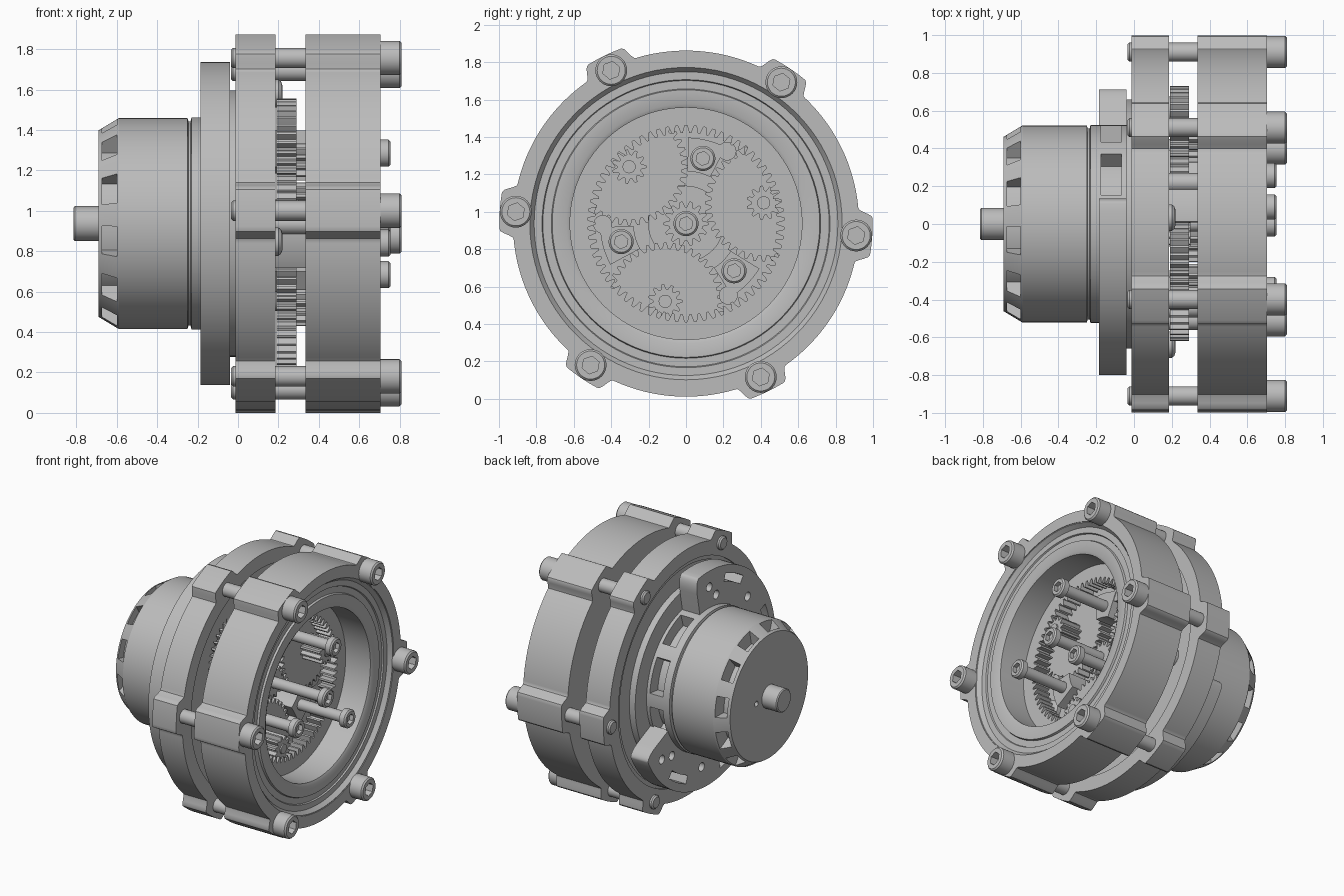
import bpy, bmesh, math
from math import sin, cos, pi, radians, tau

cube = bpy.data.objects.get("Cube")
if cube:
    bpy.data.objects.remove(cube, do_unlink=True)

AXIS_Z = 0.937          # height of the main axis, which runs along x
grey = bpy.data.materials.new("machined grey")
grey.use_nodes = True
grey.diffuse_color = (0.5, 0.5, 0.5, 1)
grey.node_tree.nodes["Principled BSDF"].inputs["Base Color"].default_value = grey.diffuse_color


def polar(r, deg):
    return r * cos(radians(deg)), r * sin(radians(deg))


def finish(name, bm, at=(0, 0), angle=30):
    """Turn a bmesh, built around the x axis, into an object at offset (y, z)."""
    bmesh.ops.recalc_face_normals(bm, faces=bm.faces)
    mesh = bpy.data.meshes.new(name)
    bm.to_mesh(mesh)
    bm.free()
    mesh.materials.append(grey)
    mesh.shade_smooth()
    mesh.set_sharp_from_angle(angle=radians(angle))
    ob = bpy.data.objects.new(name, mesh)
    ob.location = (0, at[0], AXIS_Z + at[1])
    bpy.context.collection.objects.link(ob)
    return ob


def lathe(name, profile, at=(0, 0), n=96, closed=False):
    """Revolve (x, radius) points; an open profile gets flat end caps."""
    bm = bmesh.new()
    loops = [[bm.verts.new((x, *polar(r, 360 * i / n))) for i in range(n)] for x, r in profile]
    pairs = list(zip(loops, loops[1:]))
    if closed:
        pairs.append((loops[-1], loops[0]))
    else:
        bm.faces.new(loops[0])
        bm.faces.new(loops[-1])
    for a, b in pairs:
        for i in range(n):
            j = (i + 1) % n
            bm.faces.new((a[i], a[j], b[j], b[i]))
    return finish(name, bm, at)


def prism(name, points, x0, x1, at=(0, 0), round_corners=0, corners=()):
    """Extrude a (y, z) outline along x."""
    bm = bmesh.new()
    a, b = ([bm.verts.new((x, *p)) for p in points] for x in (x0, x1))
    bm.faces.new(a)
    bm.faces.new(b)
    for i in range(len(a)):
        j = (i + 1) % len(a)
        bm.faces.new((a[i], a[j], b[j], b[i]))
    edges = [bm.edges.get((a[i], b[i])) for i in corners]
    if edges:
        bmesh.ops.bevel(bm, geom=edges, offset=round_corners, segments=8, profile=0.5, affect='EDGES')
    return finish(name, bm, at)


def ring(name, outer, inner, x0, x1, n):
    """Flat ring whose outer and inner radii are functions of the angle."""
    bm = bmesh.new()
    loops = [[bm.verts.new((x, *polar(f(360 * i / n), 360 * i / n))) for i in range(n)]
             for x, f in ((x0, outer), (x1, outer), (x1, inner), (x0, inner))]
    for a, b in zip(loops, loops[1:] + loops[:1]):
        for i in range(n):
            j = (i + 1) % n
            bm.faces.new((a[i], a[j], b[j], b[i]))
    return finish(name, bm)


def cut(target, cutters):
    """Subtract the cutters and delete them."""
    for c in cutters:
        mod = target.modifiers.new("cut", 'BOOLEAN')
        mod.operation, mod.solver, mod.object = 'DIFFERENCE', 'EXACT', c
    bpy.context.view_layer.update()
    graph = bpy.context.evaluated_depsgraph_get()
    mesh = bpy.data.meshes.new_from_object(target.evaluated_get(graph))
    target.modifiers.clear()
    target.data = mesh
    mesh.set_sharp_from_angle(angle=radians(30))
    for c in cutters:
        bpy.data.objects.remove(c, do_unlink=True)


def sector(r0, r1, mid, half, steps=16):
    arc = [mid - half + 2 * half * i / steps for i in range(steps + 1)]
    return [polar(r1, a) for a in arc] + [polar(r0, a) for a in reversed(arc)]


def circle(r, n, turn=0):
    return [polar(r, turn + 360 * i / n) for i in range(n)]


def tooth(teeth, root, tip):
    """Radius of a trapezoid-toothed rim at an angle."""
    def radius(deg):
        phase = abs((deg * teeth / 360) % 1 - 0.5) * 2
        return root + (tip - root) * min(1, max(0, (phase - 0.25) * 2))
    return radius


def gear(name, teeth, root, tip, x0, x1, at=(0, 0)):
    f, n = tooth(teeth, root, tip), teeth * 8
    return prism(name, [polar(f(360 * i / n), 360 * i / n) for i in range(n)], x0, x1, at)


def cap_screw(name, at, x_tip, x_seat, x_top, r_shaft, r_head, r_hex):
    b = 0.01
    screw = lathe(name, [(x_tip, r_shaft - b), (x_tip + b, r_shaft), (x_seat, r_shaft), (x_seat, r_head),
                         (x_top - b, r_head), (x_top, r_head - b)], at, 32)
    depth = (x_top - x_seat) * 0.6
    cut(screw, [prism("hex_cutter", circle(r_hex, 6, 20), x_top - depth, x_top + 0.05, at)])


# Outer housings with six bolt lobes
def lobed(deg):
    d = abs((deg + 4 + 30) % 60 - 30)
    t = min(1, max(0, (d - 5.8) / 3.2))
    return 0.998 - 0.073 * t * t * (3 - 2 * t)


ring("rear_housing", lobed, lambda d: 0.84, 0.335, 0.705, 480)
ring("front_housing", lobed, lambda d: 0.82, -0.012, 0.185, 480)
lathe("front_housing_web", [(0.0, 0.79), (0.0, 0.83), (0.17, 0.83), (0.17, 0.2), (0.008, 0.2), (0.008, 0.79)], closed=True)

# Stepped bearing seat in the rear housing
lathe("bearing_seat", [(0.335, 0.85), (0.70, 0.85), (0.70, 0.835), (0.67, 0.812), (0.67, 0.77), (0.66, 0.765),
                       (0.66, 0.72), (0.675, 0.715), (0.675, 0.64), (0.665, 0.62), (0.335, 0.62)], closed=True)

# Housing bolts
for k in range(6):
    cap_screw("housing_bolt", polar(0.912, 60 * k - 4), -0.035, 0.70, 0.81, 0.05, 0.085, 0.048)

# Internal ring gear
ring("ring_gear", lambda d: 0.63, tooth(66, 0.525, 0.485), 0.345, 0.46, 66 * 8)

# Planet gears with their pinions, and the sun gear
for k in range(3):
    at = polar(0.43, 15 + 120 * k)
    gear("planet_gear", 40, 0.282, 0.315, 0.19, 0.29, at)
    gear("planet_pinion", 11, 0.065, 0.092, 0.285, 0.45, at)
    lathe("planet_pin", [(0.44, 0.035), (0.46, 0.035)], at, 24)
gear("sun_gear", 14, 0.09, 0.12, 0.16, 0.30)

# Carrier posts, their screws and the dowels
for k in range(3):
    mid = 75.5 + 120 * k
    prism("carrier_post", sector(0.28, 0.46, mid, 13), 0.16, 0.34)
    cap_screw("carrier_screw", polar(0.36, mid), 0.30, 0.705, 0.755, 0.04, 0.067, 0.038)
    lathe("carrier_dowel", [(0.16, 0.05), (0.335, 0.05)], polar(0.445, mid - 15), 24)
cap_screw("centre_screw", (0, 0), 0.28, 0.705, 0.755, 0.04, 0.067, 0.038)

# Rounded screw heads that hold the motor plate
for a in (87, 188, 340):
    lathe("plate_screw", [(0.16, 0.07), (0.20, 0.07), (0.213, 0.06), (0.22, 0.04)], polar(0.645, a), 32)

# Motor: base disc, windowed stator body, can and shaft
lathe("motor_base", [(-0.04, 0.66), (0.02, 0.66)])
stator = lathe("stator_body", [(-0.20, 0.525), (-0.03, 0.525)])
cut(stator, [prism("window_cutter", sector(0.43, 0.6, a, 14), -0.175, -0.065) for a in (59, 20, -19)])

can = lathe("motor_can", [(-0.69, 0.462), (-0.59, 0.522), (-0.25, 0.522), (-0.245, 0.505),
                          (-0.235, 0.505), (-0.23, 0.525), (-0.185, 0.525)])
vents = [prism("vent_cutter", sector(0.41, 0.56, 10 + 30 * k, 8.5, 6), -0.672, -0.60) for k in range(12)]
cut(can, vents + [prism("pin_hole_cutter", circle(0.02, 16), -0.75, -0.66, (0.15, 0))])
lathe("motor_shaft", [(-0.815, 0.078), (-0.808, 0.086), (-0.68, 0.086)], n=48)

# C-shaped mounting plate with kidney slots and screw holes
START, END = 79, 336
MID, HALF, STEPS = (START + END) / 2, (END - START) / 2, 80
plate = prism("mounting_plate", sector(0.515, 0.80, MID, HALF, STEPS), -0.185, -0.04,
              round_corners=0.11, corners=(0, STEPS))
holes = []
for a in (115, 165, 250, 300):
    holes.append(prism("slot_cutter", sector(0.68, 0.74, a, 9), -0.25, 0.0))
for a, r in ((91, 0.68), (99, 0.60), (137, 0.64), (188, 0.68), (208, 0.64),
             (228, 0.68), (277, 0.64), (316, 0.60), (324, 0.68)):
    holes.append(prism("hole_cutter", circle(0.032, 20), -0.25, 0.0, polar(r, a)))
cut(plate, holes)
